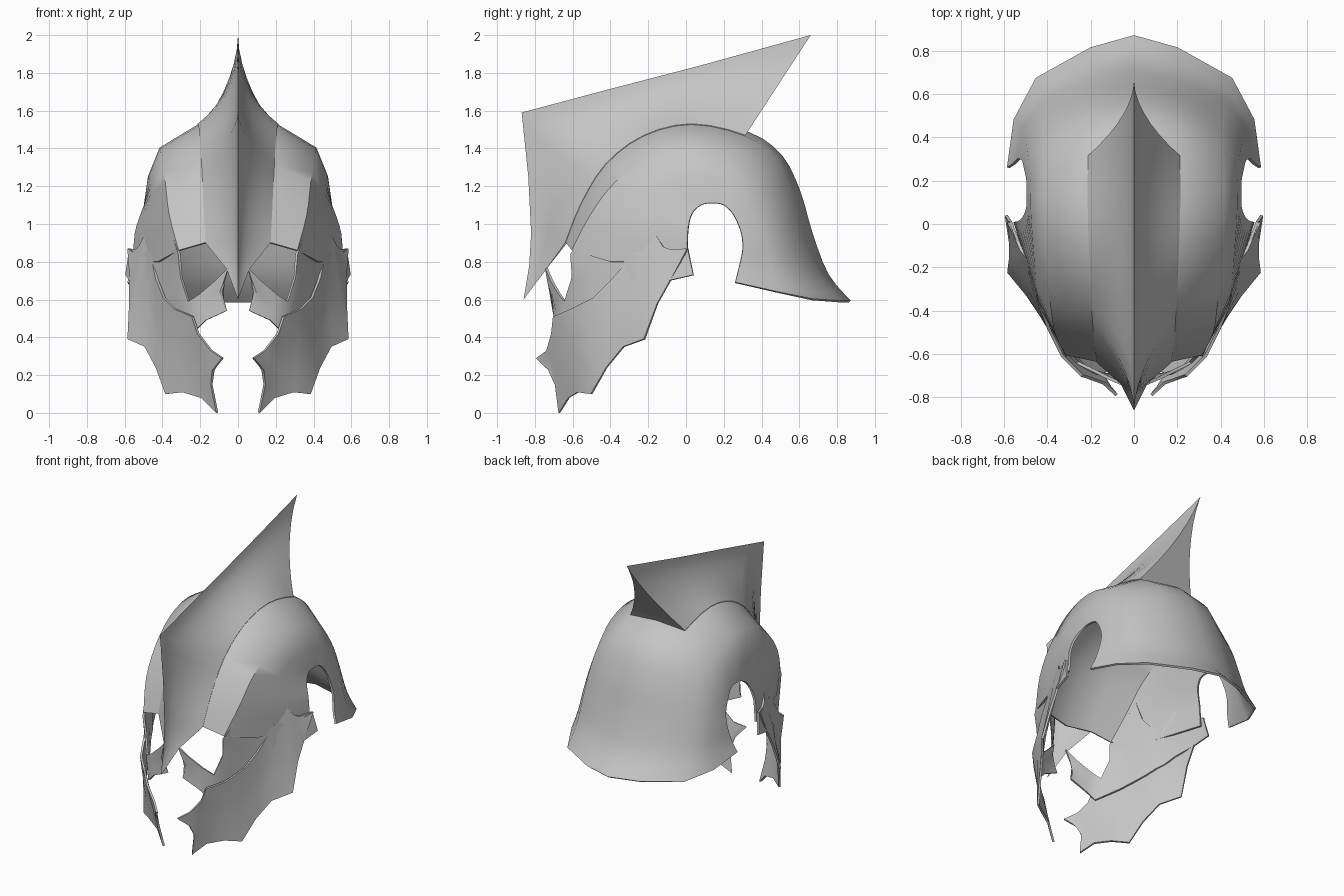
import bpy, bmesh
from mathutils import Vector

default_cube = bpy.data.objects.get("Cube")
if default_cube:
    bpy.data.objects.remove(default_cube, do_unlink=True)

# One plain steel colour
steel = bpy.data.materials.new("grey_steel")
steel.use_nodes = True
steel_colour = (0.56, 0.56, 0.56, 1)
steel.diffuse_color = steel_colour
steel.node_tree.nodes["Principled BSDF"].inputs["Base Color"].default_value = steel_colour

STEPS = 3


def points(*coords):
    return [Vector(c) for c in coords]


def smooth_chain(chain):
    """Resample a chain of points with a smooth curve through all of them."""
    result = []
    last = len(chain) - 1
    for i in range(last):
        before, start = chain[max(i - 1, 0)], chain[i]
        end, after = chain[i + 1], chain[min(i + 2, last)]
        for k in range(STEPS):
            t = k / STEPS
            tangent_a, tangent_b = (end - before) / 2, (after - start) / 2
            bend = start.lerp(end, t * t * (3 - 2 * t))
            result.append(bend + tangent_a * t * (1 - t) ** 2 - tangent_b * t * t * (1 - t))
    return result + [chain[-1]]


def straight_chain(chain):
    """Resample a chain of points with straight segments."""
    result = []
    for start, end in zip(chain, chain[1:]):
        result += [start.lerp(end, k / STEPS) for k in range(STEPS)]
    return result + [chain[-1]]


def ruled(top, bottom, count):
    """Rows of points blending from one edge chain to the other."""
    return [[a.lerp(b, r / count) for a, b in zip(top, bottom)] for r in range(count + 1)]


def add_grid(bm, rows):
    grid = [[bm.verts.new(p) for p in row] for row in rows]
    for upper, lower in zip(grid, grid[1:]):
        for i in range(len(upper) - 1):
            bm.faces.new((upper[i], upper[i + 1], lower[i + 1], lower[i]))


def make_part(name, grids, thickness):
    """Build half a part from point grids, mirror it and give it thickness."""
    bm = bmesh.new()
    for rows in grids:
        add_grid(bm, rows)
    bmesh.ops.remove_doubles(bm, verts=bm.verts, dist=0.0005)
    mesh = bpy.data.meshes.new(name)
    bm.to_mesh(mesh)
    bm.free()
    mesh.materials.append(steel)
    part = bpy.data.objects.new(name, mesh)
    bpy.context.collection.objects.link(part)
    bpy.ops.object.select_all(action="DESELECT")
    bpy.context.view_layer.objects.active = part
    part.select_set(True)

    mirror = part.modifiers.new("mirror", "MIRROR")
    mirror.merge_threshold = 0.0005
    bpy.ops.object.modifier_apply(modifier=mirror.name)
    if thickness:
        solid = part.modifiers.new("thickness", "SOLIDIFY")
        solid.thickness = thickness
        solid.offset = 0
        bpy.ops.object.modifier_apply(modifier=solid.name)

    bm = bmesh.new()
    bm.from_mesh(part.data)
    bmesh.ops.recalc_face_normals(bm, faces=bm.faces)
    bm.to_mesh(part.data)
    bm.free()
    bpy.ops.object.shade_smooth_by_angle(angle=0.7)
    return part


# Bowl: arcs running from brow to neck guard, from the crest seam to the ear opening
seam = points((.17, -.63, .9), (.18, -.55, 1.1), (.19, -.42, 1.31), (.2, -.22, 1.46),
              (.21, .03, 1.52), (.21, .31, 1.46), (.21, .47, 1.34), (.2, .56, 1.15),
              (.2, .62, .95), (.2, .7, .73), (.2, .81, .59))
shoulder = points((.31, -.6, .86), (.36, -.5, 1.05), (.38, -.37, 1.22), (.4, -.18, 1.35),
                  (.41, .04, 1.4), (.41, .24, 1.35), (.4, .38, 1.25), (.41, .47, 1.1),
                  (.42, .53, .93), (.43, .59, .75), (.45, .67, .6))
side = points((.42, -.4, .8), (.44, -.32, .98), (.45, -.22, 1.12), (.46, -.09, 1.22),
              (.47, .07, 1.25), (.47, .2, 1.22), (.48, .3, 1.14), (.49, .37, 1.02),
              (.5, .42, .9), (.52, .45, .76), (.55, .48, .64))
ear = points((.55, .01, .8), (.54, .01, .95), (.51, .03, 1.05), (.49, .08, 1.1),
             (.49, .14, 1.11), (.49, .2, 1.1), (.5, .25, 1.05), (.51, .29, .96),
             (.53, .3, .87), (.55, .28, .77), (.58, .26, .69))
middle = [Vector((0, p.y * 1.07, p.z + (.02 if p.z > 1 else 0))) for p in seam]
arcs = [smooth_chain(c) for c in (middle, seam, shoulder, side, ear)]
make_part("helmet_bowl", [arcs], 0.014)

# Crest: concave sides rising from the seam to a sharp ridge, running down to the nose guard
nose_base = points((0, -.86, .6), (.06, -.74, .76))
nose_ridge = points((0, -.86, .6), (0, -.83, .78))
front_seam = arcs[1][:5 * STEPS + 1]
ridge = points((0, -.82, .95), (0, -.835, 1.25), (0, -.87, 1.59),
               (0, -.42, 1.71), (0, .08, 1.84), (0, .66, 2))
base = nose_base + front_seam
top = nose_ridge + straight_chain(ridge)
centre = Vector((0, 0, .8))
lip = nose_base + [centre + (p - centre) * 1.015 for p in front_seam]
crest_rows = [base]
ROWS = 7
for r in range(ROWS + 1):
    s = r / ROWS
    row = [a.lerp(b, s) for a, b in zip(lip, top)]
    for p, a in zip(row, lip):
        p.x = a.x * (1 - s) ** 1.8
    crest_rows.append(row)
rear_edge = [row[-1] for row in crest_rows]
rear_middle = [Vector((0, p.y, p.z)) for p in rear_edge]
make_part("crest", [crest_rows, [rear_edge, rear_middle]], 0)

# Upper cheek plate: frames the eye and rises to a spike at the temple
cheek_top = points((.05, -.74, .77), (.12, -.71, .7), (.2, -.67, .63), (.26, -.64, .59),
                   (.3, -.6, .72), (.31, -.61, .84), (.34, -.54, .94), (.38, -.43, 1.1),
                   (.4, -.39, .97), (.43, -.34, .9), (.46, -.27, .85), (.52, -.12, .86),
                   (.57, .01, .87))
cheek_bottom = points((.09, -.72, .64), (.06, -.7, .54), (.17, -.69, .49), (.23, -.66, .43),
                      (.28, -.6, .46), (.33, -.53, .49), (.37, -.46, .52), (.42, -.38, .56),
                      (.45, -.32, .59), (.48, -.27, .61), (.51, -.2, .65), (.57, -.09, .7),
                      (.59, .04, .73))
make_part("upper_cheek_plates", [ruled(cheek_top, cheek_bottom, STEPS)], 0.014)

# Lower jaw plate: overlaps the cheek and has a scalloped, pointed outline
jaw_top = points((.08, -.79, .29), (.14, -.735, .33), (.21, -.71, .42), (.24, -.7, .51),
                 (.33, -.61, .55), (.39, -.49, .61), (.43, -.39, .71), (.46, -.26, .85),
                 (.48, -.17, .96), (.52, -.12, .88), (.55, -.05, .85), (.58, .01, .87))
jaw_bottom = points((.13, -.73, .23), (.14, -.69, .15), (.11, -.67, 0), (.19, -.62, .08),
                    (.29, -.57, .11), (.38, -.5, .1), (.43, -.42, .24), (.49, -.33, .35),
                    (.58, -.22, .39), (.57, -.15, .58), (.57, -.06, .74), (.58, .01, .87))
make_part("lower_jaw_plates", [ruled(jaw_top, jaw_bottom, STEPS)], 0.014)
